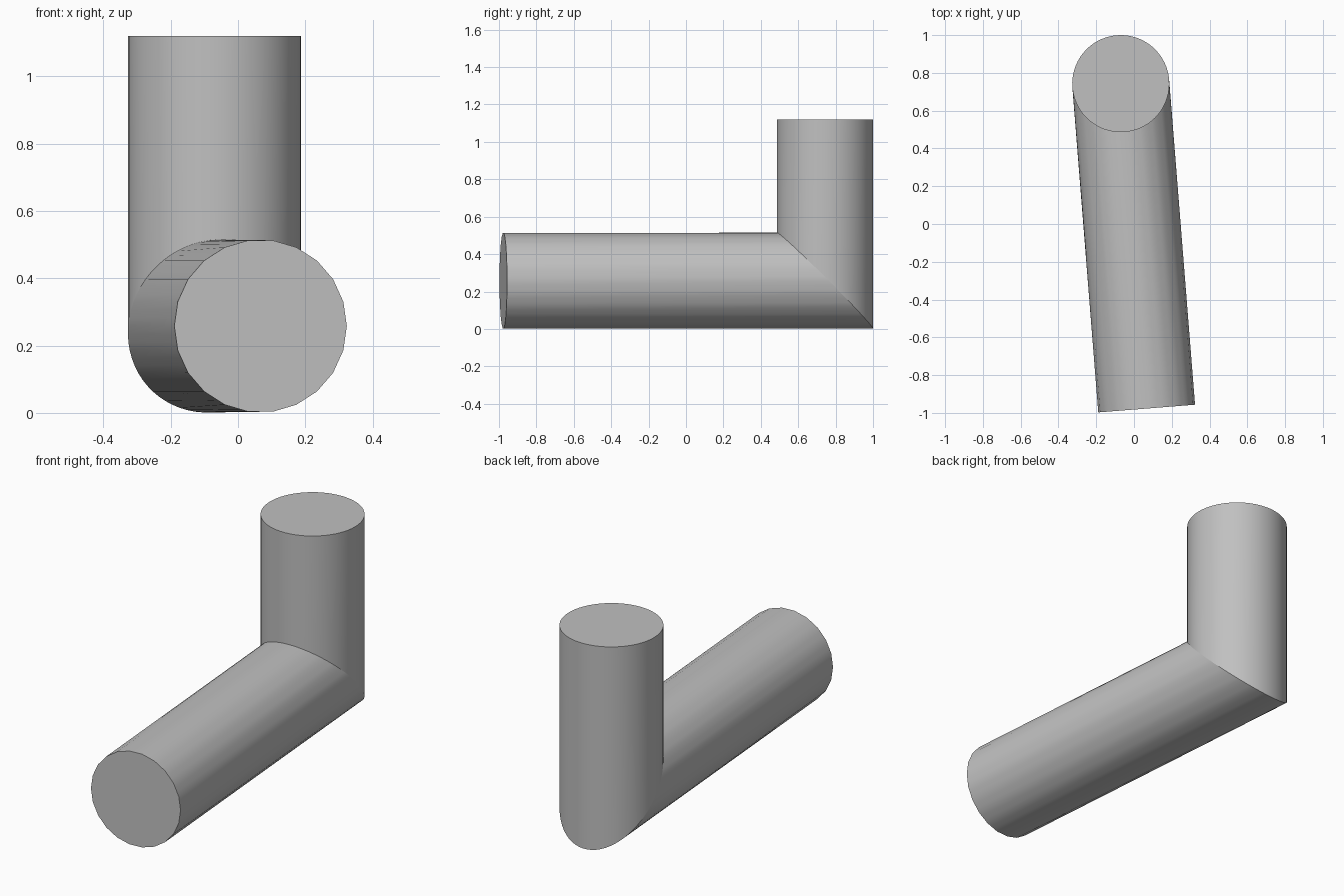
import bpy, bmesh
from math import cos, sin, pi, radians
from mathutils import Vector

cube = bpy.data.objects.get("Cube")
if cube:
    bpy.data.objects.remove(cube, do_unlink=True)

RADIUS = 0.257
SIDES = 22          # facets of the open front end
SPLIT = 3           # finer steps per facet at the joint and top
COUNT = SIDES * SPLIT

UP = Vector((0, 0, 1))
CORNER = Vector((-0.07, 0.743, 0.258))   # where the two axes meet
FRONT = Vector((0.067, -0.977, 0.258))   # centre of the front end
TOP_Z = 1.12
forward = (FRONT - CORNER).normalized()
side = UP.cross(forward)


def round_point(i):
    a = 2 * pi * i / COUNT
    return RADIUS * cos(a), RADIUS * sin(a)


def faceted_point(i):
    """Point on the coarse polygon, spread along its straight edges."""
    k, t = i // SPLIT, (i % SPLIT) / SPLIT
    a, b = (Vector(round_point(j * SPLIT)) for j in (k, k + 1))
    return a.lerp(b, t)


bm = bmesh.new()
front, joint, top = [], [], []
for i in range(COUNT):
    u, s = faceted_point(i)
    front.append(bm.verts.new(FRONT + side * u + UP * s))
    u, s = round_point(i)
    base = CORNER + side * u + forward * s
    joint.append(bm.verts.new(base + UP * s))          # mitred seam
    top.append(bm.verts.new((base.x, base.y, TOP_Z)))

# Tube walls and end caps
for lower, upper in ((front, joint), (joint, top)):
    for i in range(COUNT):
        j = (i + 1) % COUNT
        bm.faces.new((lower[i], lower[j], upper[j], upper[i])).smooth = True
bm.faces.new(front)
bm.faces.new(top)
bmesh.ops.recalc_face_normals(bm, faces=bm.faces)

# Crisp seam and rims
for ring in (front, joint, top):
    for i in range(COUNT):
        bm.edges.get((ring[i - 1], ring[i])).smooth = False

mesh = bpy.data.meshes.new("elbow_pipe")
bm.to_mesh(mesh)
bm.free()

# Plain grey
grey = bpy.data.materials.new("grey")
grey.use_nodes = True
colour = (0.53, 0.53, 0.53, 1)
grey.diffuse_color = colour
grey.node_tree.nodes["Principled BSDF"].inputs["Base Color"].default_value = colour
mesh.materials.append(grey)

pipe = bpy.data.objects.new("elbow_pipe", mesh)
bpy.context.collection.objects.link(pipe)
